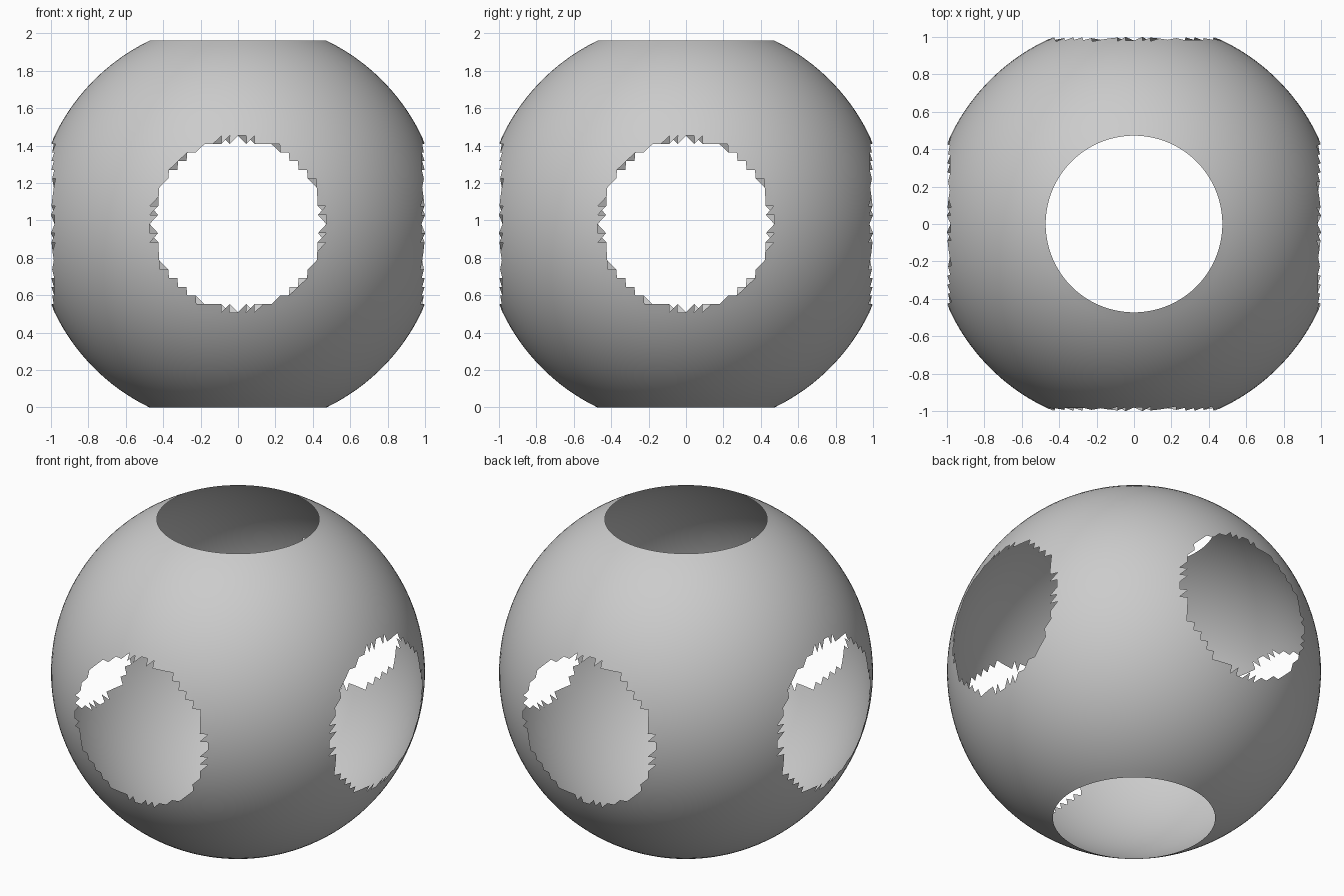
import bpy, bmesh, math
from mathutils import Vector

cube = bpy.data.objects.get("Cube")
if cube:
    bpy.data.objects.remove(cube, do_unlink=True)

RADIUS = 1.0886          # sphere radius
SEGMENTS, RINGS = 140, 70
LIMIT = 0.9067           # facets reaching past this share of the radius are open
CENTRE = Vector((0, 0, RADIUS * math.cos(math.pi / 7)))

# One plain grey
grey = bpy.data.materials.new("plain grey")
grey.use_nodes = True
colour = (0.6, 0.6, 0.6, 1)
grey.diffuse_color = colour
grey.node_tree.nodes["Principled BSDF"].inputs["Base Color"].default_value = colour


def direction(seg, ring):
    lon = 2 * math.pi * seg / SEGMENTS
    lat = math.pi * ring / RINGS - math.pi / 2
    return Vector((math.cos(lat) * math.cos(lon), math.cos(lat) * math.sin(lon), math.sin(lat)))


# Sphere shell of triangles, open at the six axis ends
bm = bmesh.new()
grid = [[bm.verts.new(direction(s, r) * RADIUS + CENTRE) for s in range(SEGMENTS)]
        for r in range(1, RINGS)]
for low, high in zip(grid, grid[1:]):
    for s in range(SEGMENTS):
        t = (s + 1) % SEGMENTS
        for tri in ((low[s], low[t], high[t]), (low[s], high[t], high[s])):
            middle = sum((v.co for v in tri), Vector()) / 3 - CENTRE
            if max(abs(c) for c in middle) < LIMIT * RADIUS:
                bm.faces.new(tri).smooth = True
bmesh.ops.delete(bm, geom=[v for v in bm.verts if not v.link_faces], context="VERTS")

mesh = bpy.data.meshes.new("open_sphere_shell")
bm.to_mesh(mesh)
bm.free()
mesh.materials.append(grey)
shell = bpy.data.objects.new("open_sphere_shell", mesh)
bpy.context.collection.objects.link(shell)
